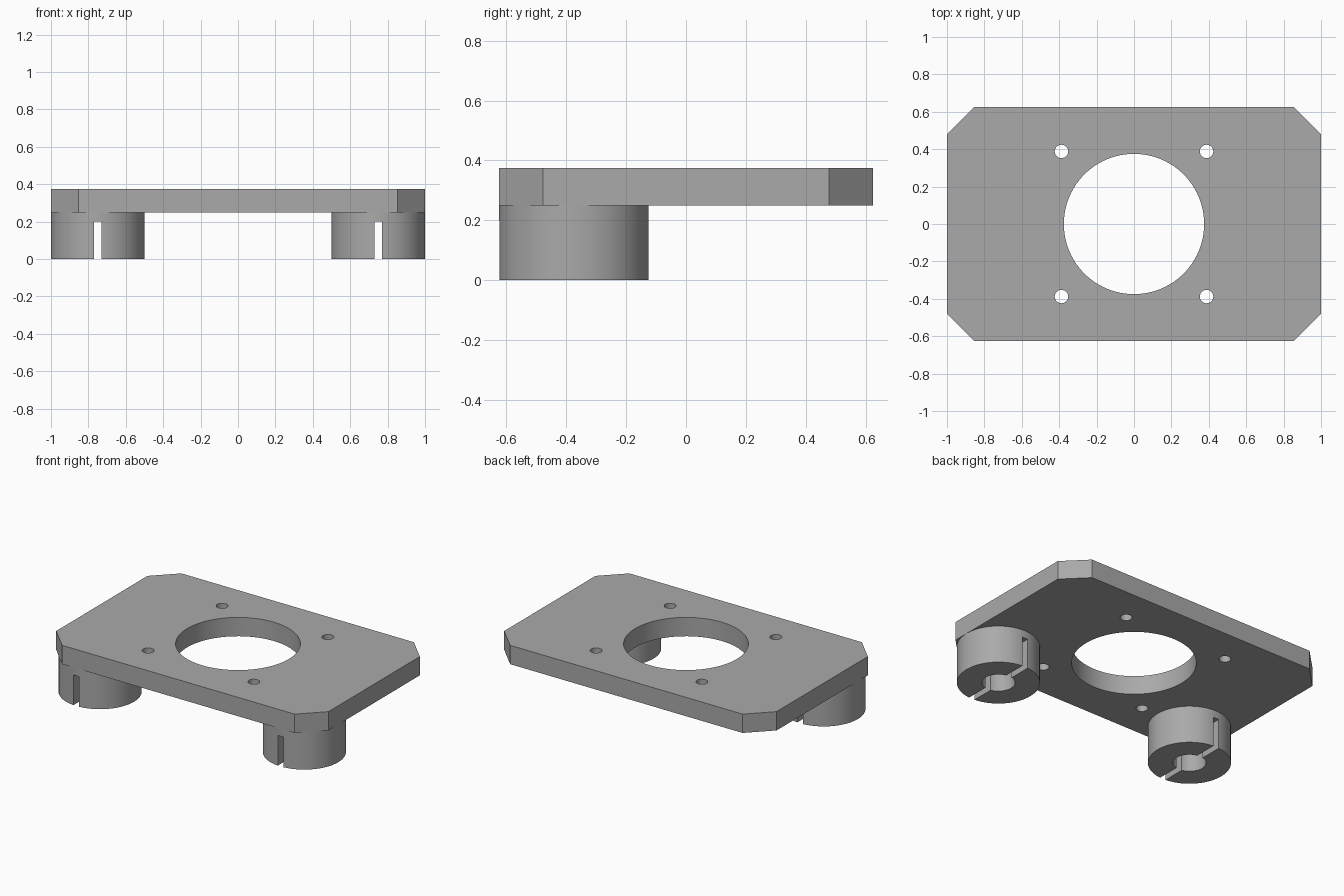
import bpy, bmesh, math
from mathutils import Matrix, Vector

if "Cube" in bpy.data.objects:
    bpy.data.objects.remove(bpy.data.objects["Cube"])

GREY = (0.4, 0.4, 0.4, 1)
grey = bpy.data.materials.new("plain grey")
grey.use_nodes = True
grey.diffuse_color = GREY
grey.node_tree.nodes["Principled BSDF"].inputs["Base Color"].default_value = GREY

PLATE_LOW, PLATE_HIGH = 0.25, 0.375
HALF_X, HALF_Y = 1.0, 0.625
BOSS_R = 0.25
BOSS_X, BOSS_Y = HALF_X - BOSS_R, BOSS_R - HALF_Y
CHAMFER = BOSS_R * (2 - math.sqrt(2))   # corner cut is tangent to the boss


def prism(name, outline, z0, z1):
    """Extrude a flat outline from z0 up to z1."""
    bm = bmesh.new()
    face = bm.faces.new([bm.verts.new((x, y, z0)) for x, y in outline])
    top = bmesh.ops.extrude_face_region(bm, geom=[face])["geom"]
    bmesh.ops.translate(bm, vec=(0, 0, z1 - z0),
                        verts=[g for g in top if isinstance(g, bmesh.types.BMVert)])
    bmesh.ops.recalc_face_normals(bm, faces=bm.faces)
    mesh = bpy.data.meshes.new(name)
    bm.to_mesh(mesh)
    bm.free()
    mesh.materials.append(grey)
    obj = bpy.data.objects.new(name, mesh)
    bpy.context.collection.objects.link(obj)
    return obj


def circle(x, y, r, n=64):
    return [(x + r * math.cos(2 * math.pi * i / n), y + r * math.sin(2 * math.pi * i / n))
            for i in range(n)]


def rect(x, y, hx, hy):
    return [(x - hx, y - hy), (x + hx, y - hy), (x + hx, y + hy), (x - hx, y + hy)]


def select_only(obj):
    bpy.ops.object.select_all(action="DESELECT")
    obj.select_set(True)
    bpy.context.view_layer.objects.active = obj


def cut(obj, cutter):
    """Subtract the cutter, then throw it away."""
    select_only(obj)
    mod = obj.modifiers.new("cut", "BOOLEAN")
    mod.operation, mod.solver, mod.object = "DIFFERENCE", "EXACT", cutter
    bpy.ops.object.modifier_apply(modifier=mod.name)
    bpy.data.objects.remove(cutter)


def smooth(obj):
    select_only(obj)
    bpy.ops.object.shade_smooth_by_angle(angle=math.radians(30))


# Plate with cut corners
outline = []
for sx, sy in ((1, 1), (-1, 1), (-1, -1), (1, -1)):
    pair = [(sx * HALF_X, sy * (HALF_Y - CHAMFER)), (sx * (HALF_X - CHAMFER), sy * HALF_Y)]
    outline += pair if sx * sy > 0 else pair[::-1]
plate = prism("mounting_plate", outline, PLATE_LOW, PLATE_HIGH)

# Centre opening and four screw holes
cut(plate, prism("opening_cutter", circle(0, 0, 0.375, 96), 0.1, 0.5))
for sx in (-1, 1):
    for sy in (-1, 1):
        cut(plate, prism("hole_cutter", circle(sx * 0.388, sy * 0.388, 0.036, 32), 0.1, 0.5))
smooth(plate)

# Round bosses under the front corners, bored and slotted front to back
for side, sx in (("left", 1), ("right", -1)):
    x = sx * BOSS_X
    boss = prism(side + "_boss", circle(x, BOSS_Y, BOSS_R), 0, PLATE_LOW)
    cut(boss, prism("bore_cutter", circle(x, BOSS_Y, 0.1, 48), -0.1, PLATE_LOW + 0.1))
    cut(boss, prism("slot_cutter", rect(x, BOSS_Y, 0.021, 0.4), -0.1, 0.2))
    smooth(boss)
